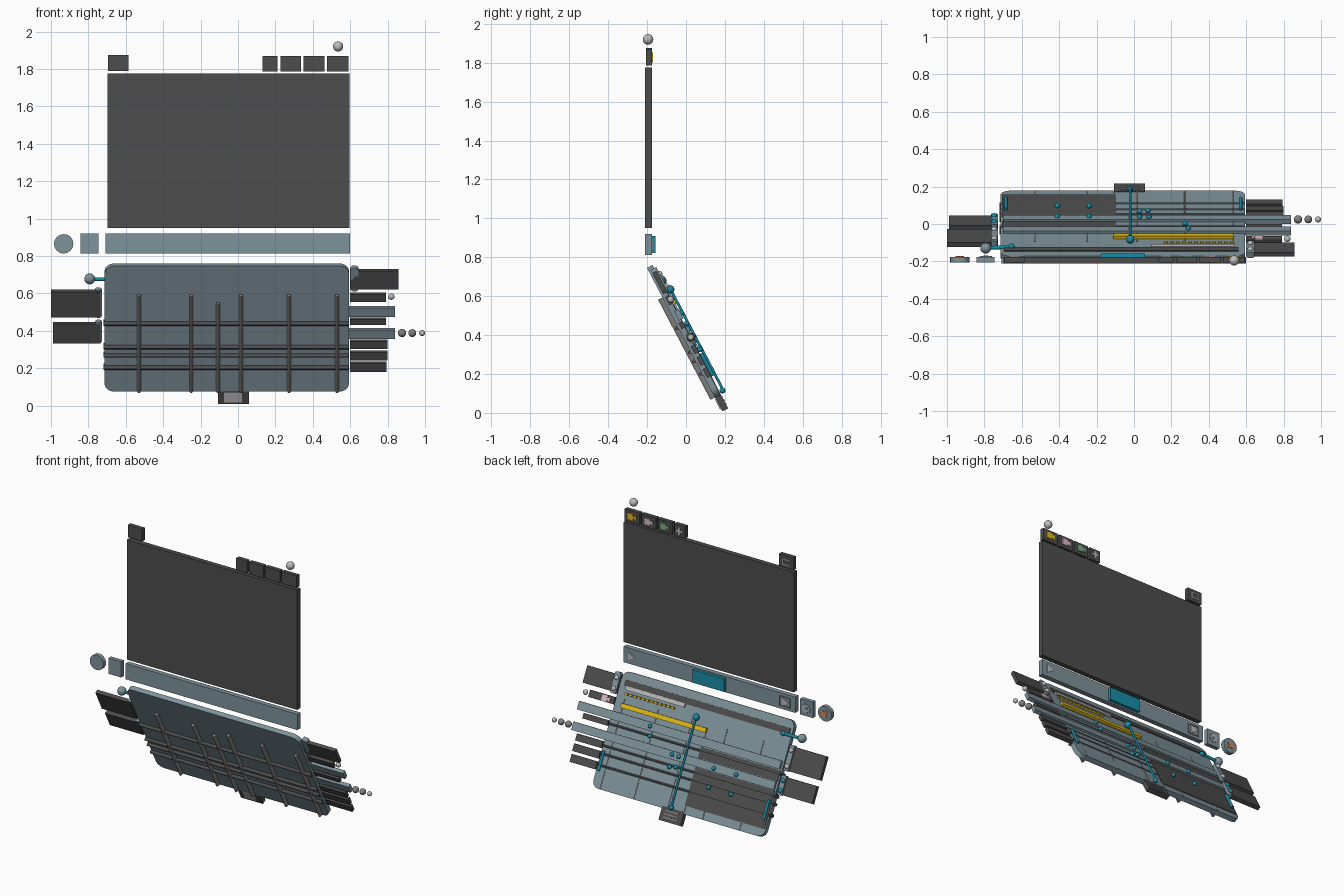
import bpy, bmesh, math
from mathutils import Matrix, Vector

if "Cube" in bpy.data.objects:
    bpy.data.objects.remove(bpy.data.objects["Cube"])

def mat(name, r, g, b):
    m = bpy.data.materials.new(name)
    m.diffuse_color = (r, g, b, 1)
    m.use_nodes = True
    m.node_tree.nodes["Principled BSDF"].inputs["Base Color"].default_value = m.diffuse_color
    return m

DARK = mat("dark", .075, .075, .075)
BLUE = mat("blue_grey", .21, .29, .33)
TEAL = mat("teal", .01, .27, .38)
YELLOW = mat("yellow", .75, .5, .01)
PINK = mat("pink", .7, .5, .55)
GREEN = mat("green", .2, .42, .22)
ORANGE = mat("orange", .8, .25, .08)
LIGHT = mat("light", .5, .5, .5)
GREY = mat("rod_grey", .22, .22, .22)

FLAT = Matrix.Identity(4)
# tilted console frame: local y = surface normal, local z = up the slope
TILT = Matrix.Translation((0, .003, .425)) @ Matrix.Rotation(math.radians(27.6), 4, 'X')

def finish(name, bm, m, M, smooth=False):
    bmesh.ops.recalc_face_normals(bm, faces=bm.faces)
    me = bpy.data.meshes.new(name)
    bm.to_mesh(me)
    bm.free()
    ob = bpy.data.objects.new(name, me)
    bpy.context.collection.objects.link(ob)
    ob.matrix_world = M
    me.materials.append(m)
    for p in me.polygons:
        p.use_smooth = smooth
    return ob

def box(name, x, y, z, m, M=FLAT, r=0.0):
    bm = bmesh.new()
    bmesh.ops.create_cube(bm, size=1)
    for v in bm.verts:
        v.co = Vector([(a + b) / 2 + c * (b - a) for (a, b), c in zip((x, y, z), v.co)])
    if r:  # round the outline seen along y
        es = [e for e in bm.edges
              if abs(e.verts[0].co.x - e.verts[1].co.x) < 1e-5 and abs(e.verts[0].co.z - e.verts[1].co.z) < 1e-5]
        bmesh.ops.bevel(bm, geom=es, offset=r, segments=5, profile=.5, affect='EDGES')
    return finish(name, bm, m, M)

def ball(name, c, r, m, M=FLAT):
    bm = bmesh.new()
    bmesh.ops.create_uvsphere(bm, u_segments=20, v_segments=12, radius=r, matrix=Matrix.Translation(c))
    return finish(name, bm, m, M, True)

def rod(name, a, b, r, m, M=FLAT, depth=None):
    """Cylinder from a to b; depth stretches it along local y."""
    a, b = Vector(a), Vector(b)
    d = b - a
    bm = bmesh.new()
    q = d.to_track_quat('Z', 'Y').to_matrix().to_4x4()
    s = Matrix.Diagonal((1, (depth or r) / r, 1, 1))
    bmesh.ops.create_cone(bm, cap_ends=True, segments=16, radius1=r, radius2=r, depth=d.length,
                          matrix=Matrix.Translation((a + b) / 2) @ s @ q)
    return finish(name, bm, m, M)

def prism(name, pts, y, cx, cz, m, M=FLAT, rot=0):
    """Extrude an outline in the xz plane; x is mirrored so it reads from the back."""
    bm = bmesh.new()
    c, s = math.cos(rot), math.sin(rot)
    vs = [bm.verts.new((cx - (px * c - pz * s), y[0], cz + px * s + pz * c)) for px, pz in pts]
    f = bm.faces.new(vs)
    ex = bmesh.ops.extrude_face_region(bm, geom=[f])
    for v in ex['geom']:
        if isinstance(v, bmesh.types.BMVert):
            v.co.y = y[1]
    return finish(name, bm, m, M)

def frame_icon(name, cx, cz, w, h, t, y, m):
    for sgn in (-1, 1):
        box(name + "_side", (cx + sgn * w - t, cx + sgn * w + t), y, (cz - h, cz + h), m)
        box(name + "_edge", (cx - w, cx + w), y, (cz + sgn * h - t, cz + sgn * h + t), m)

a, t = .025, .007
PLUS = [(t, t), (a, t), (a, -t), (t, -t), (t, -a), (-t, -a), (-t, -t), (-a, -t), (-a, t), (-t, t), (-t, a), (t, a)]
CAM = [(-.03, -.02), (.012, -.02), (.012, -.006), (.032, -.018), (.032, .018), (.012, .006), (.012, .022), (-.03, .022)]
PLAY = [(-.022, -.03), (.028, 0), (-.022, .03)]
GEAR = [((.033 if i % 4 < 2 else .024) * math.cos(i * math.pi / 16),
         (.033 if i % 4 < 2 else .024) * math.sin(i * math.pi / 16)) for i in range(32)]
FACE, ICON = (-.205, -.176), (-.178, -.17)

# upright screen and its tabs
box("screen", (-.697, .597), (-.21, -.176), (.95, 1.775), DARK)
box("screen_tab_window", (-.695, -.585), FACE, (1.79, 1.875), DARK)
frame_icon("window_icon", -.64, 1.83, .026, .018, .003, ICON, LIGHT)
for nm, x0, x1, pts, m in (("add", .13, .212, PLUS, LIGHT), ("green", .228, .338, CAM, GREEN),
                           ("pink", .35, .463, CAM, PINK), ("yellow", .476, .59, CAM, YELLOW)):
    box("screen_tab_" + nm, (x0, x1), FACE, (1.786, 1.868), DARK)
    prism("tab_icon_" + nm, pts, ICON, (x0 + x1) / 2, 1.827, m)
ball("screen_ball", (.535, -.195, 1.92), .027, LIGHT)

# control bar with buttons
box("control_bar", (-.708, .598), (-.21, -.176), (.812, .92), BLUE)
box("bar_button", (-.18, .06), (-.18, -.157), (.822, .91), TEAL)
prism("play_icon", PLAY, ICON, .54, .866, LIGHT)
frame_icon("bar_frame_icon", -.63, .866, .04, .032, .003, ICON, GREY)
prism("bar_end_icon", PLAY, ICON, -.63, .866, LIGHT)
box("settings_button", (-.842, -.745), FACE, (.812, .92), BLUE)
prism("gear_icon", GEAR, ICON, -.793, .866, LIGHT)
rod("gear_hole", (-.793, -.172, .866), (-.793, -.168, .866), .012, BLUE)
rod("close_button", (-.932, -.205, .865), (-.932, -.176, .865), .052, BLUE)
prism("close_icon", PLUS, ICON, -.932, .865, ORANGE, rot=math.pi / 4)

# tilted console slab and lower dark fields
box("console", (-.714, .594), (-.032, 0), (-.378, .378), BLUE, TILT, .05)
box("dark_field_low", (-.705, -.1), (-.005, .004), (-.325, -.075), DARK, TILT)
box("dark_field_mid", (-.705, -.1), (-.005, .004), (-.015, .055), DARK, TILT)
box("header_strip", (-.695, .56), (-.005, .006), (.285, .325), DARK, TILT)

# grid rods running through the slab
for v in (.032, -.109, -.16, -.233):
    rod("grid_row", (-.718, -.022, v), (.59, -.022, v), .013, DARK, TILT, .027)
for x, top in ((-.53, .207), (-.25, .207), (-.107, .16), (.016, .207), (.273, .207), (.53, .207)):
    rod("grid_column", (x, -.027, -.374), (x, -.027, top), .011, GREY, TILT, .03)

# long tracks
for v in (.088, -.045):
    box("track", (-.7, .84), (-.012, .014), (v - .027, v + .027), BLUE, TILT)
for x, r in ((.877, .022), (.932, .021), (.984, .016)):
    ball("track_ball", (x, .002, -.043), r, GREY if r > .02 else LIGHT, TILT)

# clips
box("yellow_clip", (-.11, .535), (0, .018), (.148, .178), YELLOW, TILT)
box("light_clip", (.09, .54), (0, .012), (.262, .288), LIGHT, TILT)
for i in range(12):
    x = .16 + i * .032
    box("yellow_dash", (x, x + .022), (0, .014), (.232, .246), YELLOW, TILT)

# keyframe dots
for x, v in ((.273, .03), (.29, .09), (-.24, -.05), (-.41, -.048), (-.24, -.173), (-.41, -.175),
             (.08, -.04), (.03, -.042), (.03, -.11), (.075, -.12)):
    ball("keyframe", (x, .016, v), .014, TEAL, TILT)

# playhead and end markers
rod("playhead", (-.02, .024, -.36), (-.02, .024, .225), .007, TEAL, TILT)
ball("playhead_top", (-.02, .022, .225), .022, TEAL, TILT)
ball("playhead_foot", (-.02, .02, -.36), .015, TEAL, TILT)
for x in (-.685, .57):
    rod("end_marker", (x, .012, -.27), (x, .012, -.14), .009, TEAL, TILT)

# side slider
rod("slider_rod", (-.79, 0, .282), (-.65, .005, .282), .01, TEAL, TILT)
ball("slider_ball", (-.793, 0, .285), .029, BLUE, TILT)
ball("slider_stop", (-.655, .008, .282), .016, TEAL, TILT)

# left side tabs with rounded grips
for x0, v0, v1, m in ((-1, .065, .22, LIGHT), (-.99, -.09, .025, TEAL)):
    box("side_tab", (x0, -.735), (-.026, 0), (v0, v1), DARK, TILT)
    box("side_tab_grip", (-.765, -.728), (-.022, .012), (v0 - .004, v1 + .008), BLUE, TILT, .015)
    for v in (v0 + .025, v1 - .025):
        ball("grip_knob", (-.747, .01, v), .016, m, TILT)

# right side tabs
for x1, z0, z1 in ((.857, .62, .73), (.79, .553, .605), (.79, .43, .472),
                   (.798, .302, .353), (.798, .242, .296), (.795, .18, .236)):
    box("track_tab", (.6, x1), (-.02, .004), ((z0 - .416) / .886, (z1 - .427) / .886), DARK, TILT)
ball("track_tab_ball", (.82, 0, .178), .017, LIGHT, TILT)
prism("track_tab_icon", CAM, (.002, .01), .66, .175, PINK, TILT)
box("track_tab_grip", (.6, .645), (-.02, .012), (.22, .36), BLUE, TILT, .018)
for v in (.25, .32):
    ball("track_tab_knob", (.622, .01, v), .016, LIGHT, TILT)

# bottom handle with ridges
box("handle", (-.108, .058), (-.03, .003), (-.455, -.365), DARK, TILT)
box("handle_inset", (-.075, .022), (-.036, -.028), (-.442, -.382), LIGHT, TILT)
for i in range(3):
    v = -.435 + i * .022
    box("handle_ridge", (-.075, .03), (0, .006), (v, v + .008), GREY, TILT)
